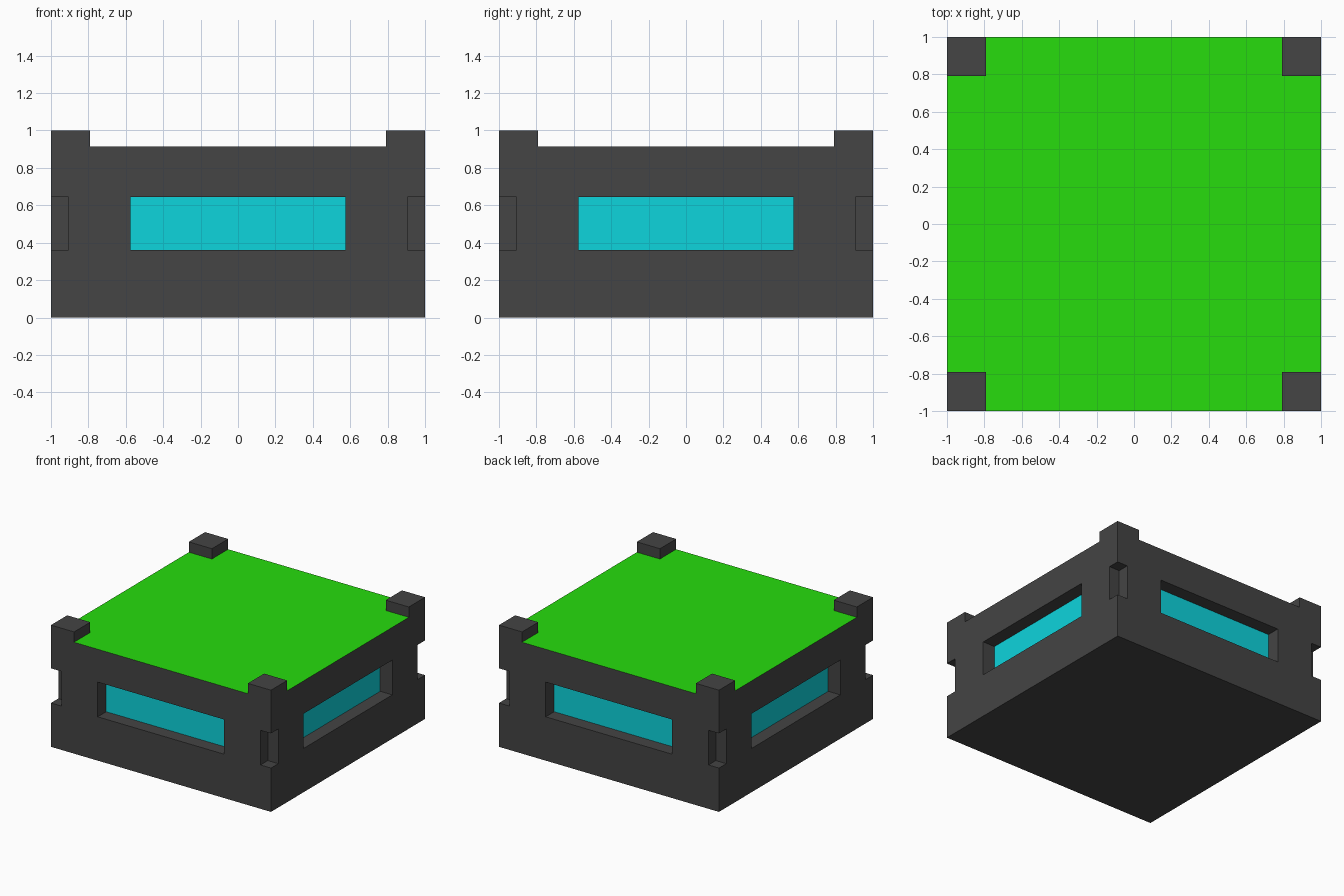
import bpy, bmesh
from math import cos, sin, pi

if "Cube" in bpy.data.objects:
    bpy.data.objects.remove(bpy.data.objects["Cube"])

TOP, HEIGHT = 0.915, 1.0        # roof level, corner stub level
POST = 0.79                     # inner edge of the corner stubs
Z0, Z1 = 0.36, 0.645            # vertical range of windows and corner notches
WIN, DEPTH, NOTCH = 0.575, 0.11, 0.905


def prism(name, outline, z0, z1):
    """Extrude a flat outline between two heights."""
    bm = bmesh.new()
    base = bm.faces.new([bm.verts.new((x, y, z0)) for x, y in outline])
    ext = bmesh.ops.extrude_face_region(bm, geom=[base], use_keep_orig=True)
    for v in ext["geom"]:
        if isinstance(v, bmesh.types.BMVert):
            v.co.z = z1
    bmesh.ops.recalc_face_normals(bm, faces=bm.faces)
    mesh = bpy.data.meshes.new(name)
    bm.to_mesh(mesh)
    bm.free()
    obj = bpy.data.objects.new(name, mesh)
    bpy.context.collection.objects.link(obj)
    return obj


def turned(points, quarter):
    """Rotate an outline by quarter turns about the centre."""
    c, s = round(cos(quarter * pi / 2)), round(sin(quarter * pi / 2))
    return [(x * c - y * s, x * s + y * c) for x, y in points]


def material(name, colour):
    mat = bpy.data.materials.new(name)
    mat.diffuse_color = (*colour, 1)
    mat.use_nodes = True
    mat.node_tree.nodes["Principled BSDF"].inputs["Base Color"].default_value = mat.diffuse_color
    return mat


def part_from_faces(name, source, test, mat):
    """Make an object from the source faces that pass the test."""
    bm = bmesh.new()
    bm.from_mesh(source)
    bmesh.ops.delete(bm, geom=[f for f in bm.faces if not test(f)], context='FACES')
    mesh = bpy.data.meshes.new(name)
    bm.to_mesh(mesh)
    bm.free()
    mesh.materials.clear()
    mesh.materials.append(mat)
    obj = bpy.data.objects.new(name, mesh)
    bpy.context.collection.objects.link(obj)


# Solid block, and cutters for roof, windows and corner notches
block = prism("block", [(-1, -1), (1, -1), (1, 1), (-1, 1)], 0, HEIGHT)
E = 1.1
arm = [(-E, -POST), (-POST, -POST), (-POST, -E)]
roof_outline = [p for q in range(4) for p in turned(arm, q)]
cutters = [prism("roof_cutter", roof_outline, TOP, 1.2)]
pocket = [(-WIN, -E), (WIN, -E), (WIN, DEPTH - 1), (-WIN, DEPTH - 1)]
corner = [(NOTCH, -E), (E, -E), (E, -NOTCH), (NOTCH, -NOTCH)]
for q in range(4):
    cutters.append(prism("window_cutter", turned(pocket, q), Z0, Z1))
    cutters.append(prism("notch_cutter", turned(corner, q), Z0, Z1))
for c in cutters:
    c.hide_render = True
    mod = block.modifiers.new("cut", 'BOOLEAN')
    mod.operation, mod.solver, mod.object = 'DIFFERENCE', 'EXACT', c

# Bake the cuts and clear the helpers
deps = bpy.context.evaluated_depsgraph_get()
carved = bpy.data.meshes.new_from_object(block.evaluated_get(deps))
for o in cutters + [block]:
    bpy.data.objects.remove(o)


def is_roof(f):
    return f.normal.z > 0.9 and abs(f.calc_center_median().z - TOP) < 1e-3


def is_pane(f, q):
    nx, ny = turned([(0, -1)], q)[0]
    c = f.calc_center_median()
    return (f.normal.x * nx + f.normal.y * ny > 0.9
            and abs(c.x * nx + c.y * ny - (1 - DEPTH)) < 1e-3)


# Dark frame, green roof and four cyan panes
dark = material("dark_grey", (0.058, 0.058, 0.058))
green = material("green", (0.02, 0.72, 0.004))
cyan = material("cyan", (0.004, 0.66, 0.72))
part_from_faces("frame", carved,
                lambda f: not is_roof(f) and not any(is_pane(f, q) for q in range(4)), dark)
part_from_faces("roof_panel", carved, is_roof, green)
for q, side in enumerate(("front", "right", "back", "left")):
    part_from_faces(side + "_window", carved, lambda f: is_pane(f, q), cyan)
